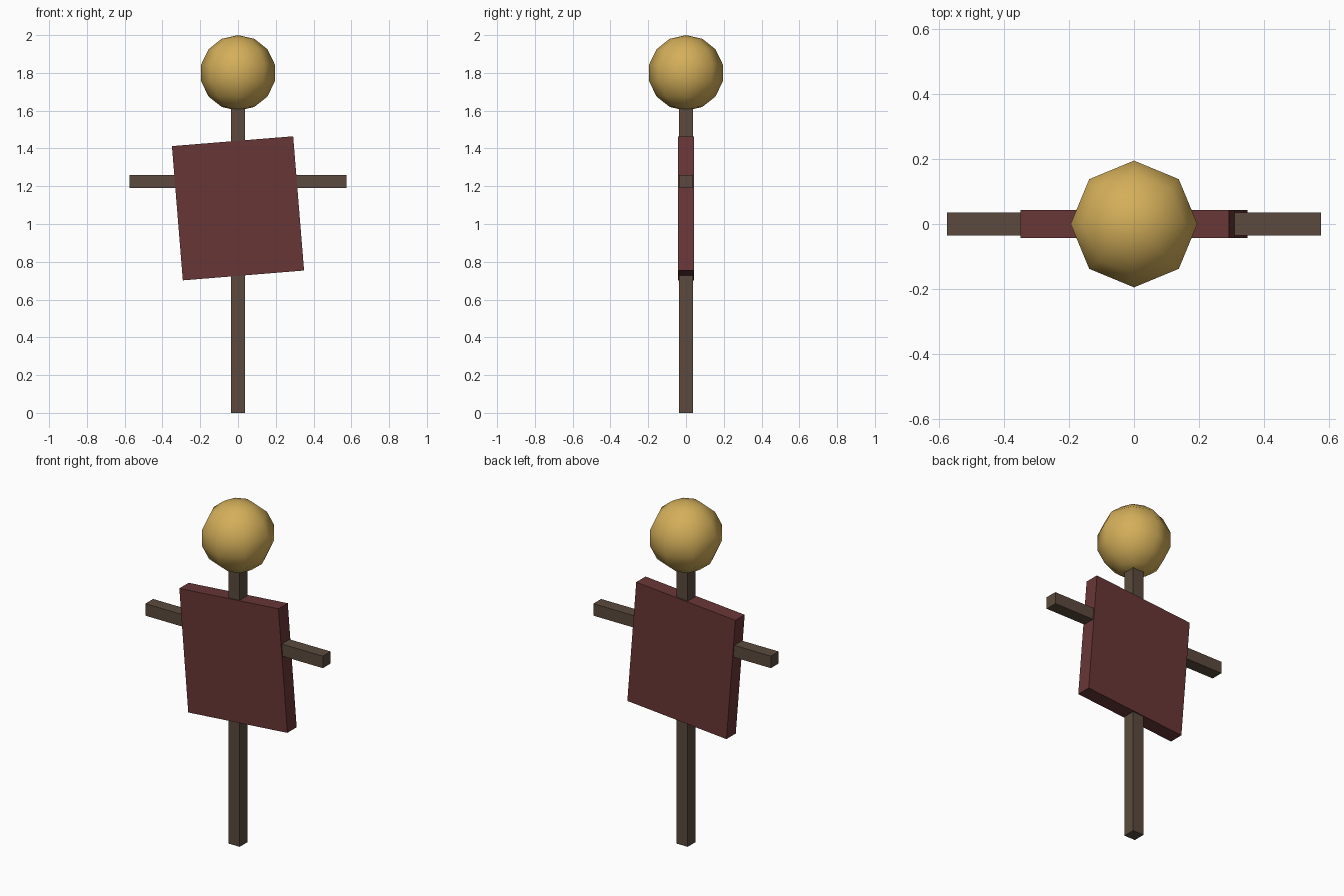
import bpy
import math

cube = bpy.data.objects.get("Cube")
if cube:
    bpy.data.objects.remove(cube, do_unlink=True)


def make_material(name, srgb_hex):
    """Flat colour from an sRGB hex string, stored as linear values."""
    channels = [int(srgb_hex[i:i + 2], 16) / 255 for i in (0, 2, 4)]
    linear = [c / 12.92 if c <= 0.04045 else ((c + 0.055) / 1.055) ** 2.4
              for c in channels]
    mat = bpy.data.materials.new(name)
    mat.use_nodes = True
    mat.diffuse_color = (*linear, 1)
    mat.node_tree.nodes["Principled BSDF"].inputs["Base Color"].default_value = (*linear, 1)
    return mat


def add_box(name, size, centre, mat, tilt=0.0):
    """Box of full size, tilted about the front-back axis."""
    bpy.ops.mesh.primitive_cube_add(size=1, location=centre, rotation=(0, tilt, 0))
    obj = bpy.context.object
    obj.name = name
    obj.scale = size
    bpy.ops.object.transform_apply(location=False, rotation=False, scale=True)
    obj.data.materials.append(mat)
    return obj


wood = make_material("dark_wood", "5B4A3D")
cloth = make_material("dull_red_cloth", "693636")
straw = make_material("straw_yellow", "D4AF5A")

# Wooden frame: upright post and crossbar arms
post_top = 1.65
add_box("post", (0.072, 0.072, post_top), (0, 0, post_top / 2), wood)
add_box("crossbar", (1.15, 0.072, 0.07), (0, 0, 1.225), wood)

# Slightly crooked shirt panel
add_box("shirt", (0.644, 0.086, 0.713), (0, 0, 1.083), cloth, tilt=-0.081)

# Low-poly straw head with smooth shading
bpy.ops.mesh.primitive_uv_sphere_add(segments=8, ring_count=7, radius=0.2,
                                     location=(0, 0, 1.8))
head = bpy.context.object
head.name = "head"
head.data.materials.append(straw)
bpy.ops.object.shade_smooth_by_angle(angle=math.radians(80))
